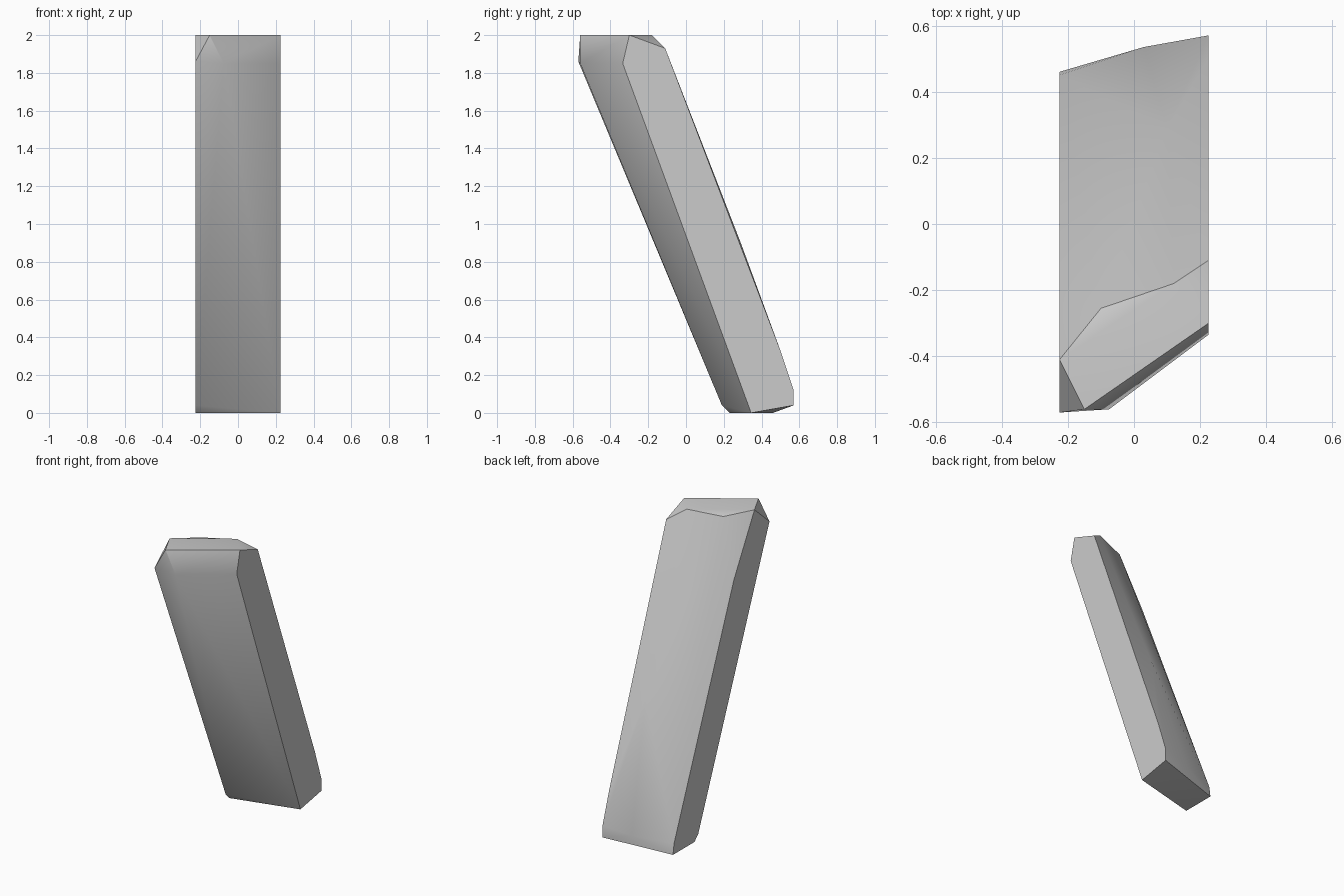
import bpy
import bmesh
import math

cube = bpy.data.objects.get("Cube")
if cube:
    bpy.data.objects.remove(cube, do_unlink=True)

HALF_WIDTH = 0.225

# Side outlines of the leaning slab, as (y, z)
left_side = [(-0.41, 2.0), (-0.57, 1.86), (0.19, 0.04), (0.23, 0.0),
             (0.46, 0.0), (0.45, 0.07), (-0.19, 1.61)]
right_side = [(-0.30, 2.0), (-0.335, 1.85), (0.345, 0.0), (0.57, 0.04),
              (0.57, 0.12), (0.5, 0.33), (-0.11, 1.93)]

# Chipped corners between the two sides
top_chips = [(-0.15, -0.56, 2.0), (-0.075, -0.56, 1.85),
             (0.12, -0.18, 2.0), (-0.1, -0.255, 1.98)]
back_chips = [(0.03, 0.535, 0.09), (0.1, 0.29, 0.9)]

# Wrap all corners in one faceted solid
bm = bmesh.new()
for x, outline in ((-HALF_WIDTH, left_side), (HALF_WIDTH, right_side)):
    for y, z in outline:
        bm.verts.new((x, y, z))
for corner in top_chips + back_chips:
    bm.verts.new(corner)
hull = bmesh.ops.convex_hull(bm, input=bm.verts[:])
loose = [v for v in bm.verts if not v.link_faces]
bmesh.ops.delete(bm, geom=loose, context='VERTS')
bmesh.ops.dissolve_limit(bm, angle_limit=math.radians(0.5),
                         verts=bm.verts[:], edges=bm.edges[:])
bmesh.ops.recalc_face_normals(bm, faces=bm.faces[:])
mesh = bpy.data.meshes.new("leaning_slab")
bm.to_mesh(mesh)
bm.free()

slab = bpy.data.objects.new("leaning_slab", mesh)
bpy.context.collection.objects.link(slab)

# Plain grey stone
stone = bpy.data.materials.new("grey_stone")
stone.use_nodes = True
grey = (0.6, 0.6, 0.6, 1.0)
stone.diffuse_color = grey
stone.node_tree.nodes["Principled BSDF"].inputs["Base Color"].default_value = grey
mesh.materials.append(stone)

# Soft shading across shallow facets, crisp at the main edges
bpy.ops.object.select_all(action='DESELECT')
slab.select_set(True)
bpy.context.view_layer.objects.active = slab
bpy.ops.object.shade_smooth_by_angle(angle=math.radians(30))
